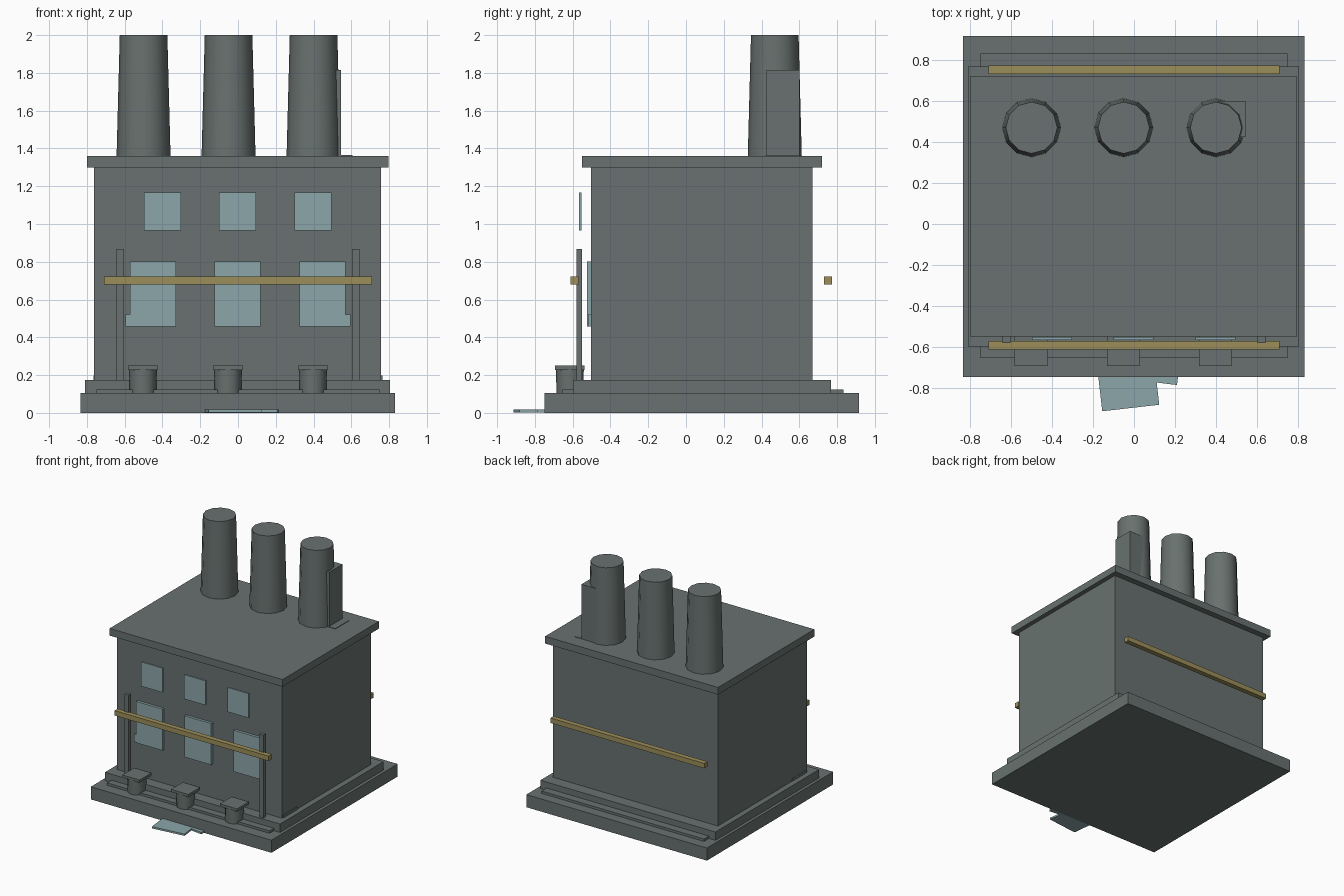
import bpy
import math
from mathutils import Matrix, Vector

if "Cube" in bpy.data.objects:
    bpy.data.objects.remove(bpy.data.objects["Cube"], do_unlink=True)


def material(name, r, g, b):
    m = bpy.data.materials.new(name)
    m.use_nodes = True
    m.diffuse_color = (r, g, b, 1)
    m.node_tree.nodes["Principled BSDF"].inputs["Base Color"].default_value = (r, g, b, 1)
    return m


stone = material("grey stone", 0.14, 0.167, 0.16)
glass = material("pale blue glass", 0.26, 0.38, 0.40)
brass = material("dull brass", 0.33, 0.27, 0.10)


def box(name, xs, ys, zs, mat=stone):
    """Box from its extents along each axis."""
    bpy.ops.mesh.primitive_cube_add(size=1)
    ob = bpy.context.object
    ob.name = name
    spans = (xs, ys, zs)
    size = Vector([b - a for a, b in spans])
    centre = Vector([(a + b) / 2 for a, b in spans])
    ob.data.transform(Matrix.Translation(centre) @ Matrix.Diagonal(size).to_4x4())
    ob.data.materials.append(mat)
    return ob


def drum(name, x, y, zs, r_low, r_high, sides):
    """Upright tapered cylinder with smooth sides."""
    bpy.ops.mesh.primitive_cone_add(vertices=sides, radius1=r_low, radius2=r_high,
                                    depth=zs[1] - zs[0], location=(x, y, sum(zs) / 2))
    ob = bpy.context.object
    ob.name = name
    ob.data.materials.append(stone)
    bpy.ops.object.shade_smooth_by_angle(angle=math.radians(40))


# Stepped plinth
box("base_slab", (-0.835, 0.832), (-0.748, 0.917), (0, 0.105))
box("ledge", (-0.75, 0.75), (-0.655, 0.833), (0.1, 0.125))
box("upper_step", (-0.81, 0.806), (-0.597, 0.768), (0.1, 0.175))

# Main block and roof
box("main_block", (-0.763, 0.758), (-0.503, 0.67), (0.17, 1.3))
box("roof_slab", (-0.8, 0.796), (-0.55, 0.72), (1.3, 1.36))

# Chimneys and the square vent beside the last one
for i, x in enumerate((-0.5, -0.05, 0.4)):
    drum(f"chimney_{i + 1}", x, 0.47, (1.355, 2), 0.143, 0.126, 12)
box("vent_stack", (0.4, 0.545), (0.425, 0.6), (1.355, 1.815))
box("vent_foot", (0.42, 0.605), (0.42, 0.6), (1.355, 1.364))

# Two rows of windows and the stools below them
for i, x in enumerate((-0.4, -0.002, 0.398)):
    box(f"upper_window_{i + 1}", (x - 0.098, x + 0.098), (-0.567, -0.552), (0.965, 1.168), glass)
for i, x in enumerate((-0.451, -0.002, 0.447)):
    box(f"lower_window_{i + 1}", (x - 0.122, x + 0.122), (-0.525, -0.502), (0.457, 0.802), glass)
for i, x in enumerate((-0.503, -0.053, 0.397)):
    drum(f"stool_{i + 1}", x, -0.615, (0.1, 0.23), 0.07, 0.074, 12)
    box(f"stool_top_{i + 1}", (x - 0.08, x + 0.08), (-0.693, -0.537), (0.228, 0.25))

# Paired posts, window side pieces and low side plates
for side, s in (("left", 1), ("right", -1)):
    box(f"post_{side}", sorted((s * 0.603, s * 0.642)), (-0.58, -0.55), (0.17, 0.867))
    box(f"window_return_{side}", sorted((s * 0.565, s * 0.595)), (-0.518, -0.5),
        (0.457, 0.522), glass)
    box(f"side_plate_{side}", sorted((s * 0.75, s * 0.765)), (-0.49, -0.31), (0.17, 0.197))

# Brass rails across the front and back
for name, y in (("front", -0.591), ("back", 0.752)):
    box(f"{name}_rail", (-0.71, 0.71), (y - 0.021, y + 0.021), (0.681, 0.722), brass)

# Loose glass sheets lying in front, each turned about its front corner
for i, (corner, xs, turn) in enumerate((((-0.155, -0.914), (0, 0.28), 6.5),
                                        ((0.21, -0.786), (-0.28, 0), -7))):
    sheet = box(f"fallen_sheet_{i + 1}", xs, (0, 0.2), (0.003, 0.018), glass)
    sheet.location = (*corner, 0)
    sheet.rotation_euler.z = math.radians(turn)
